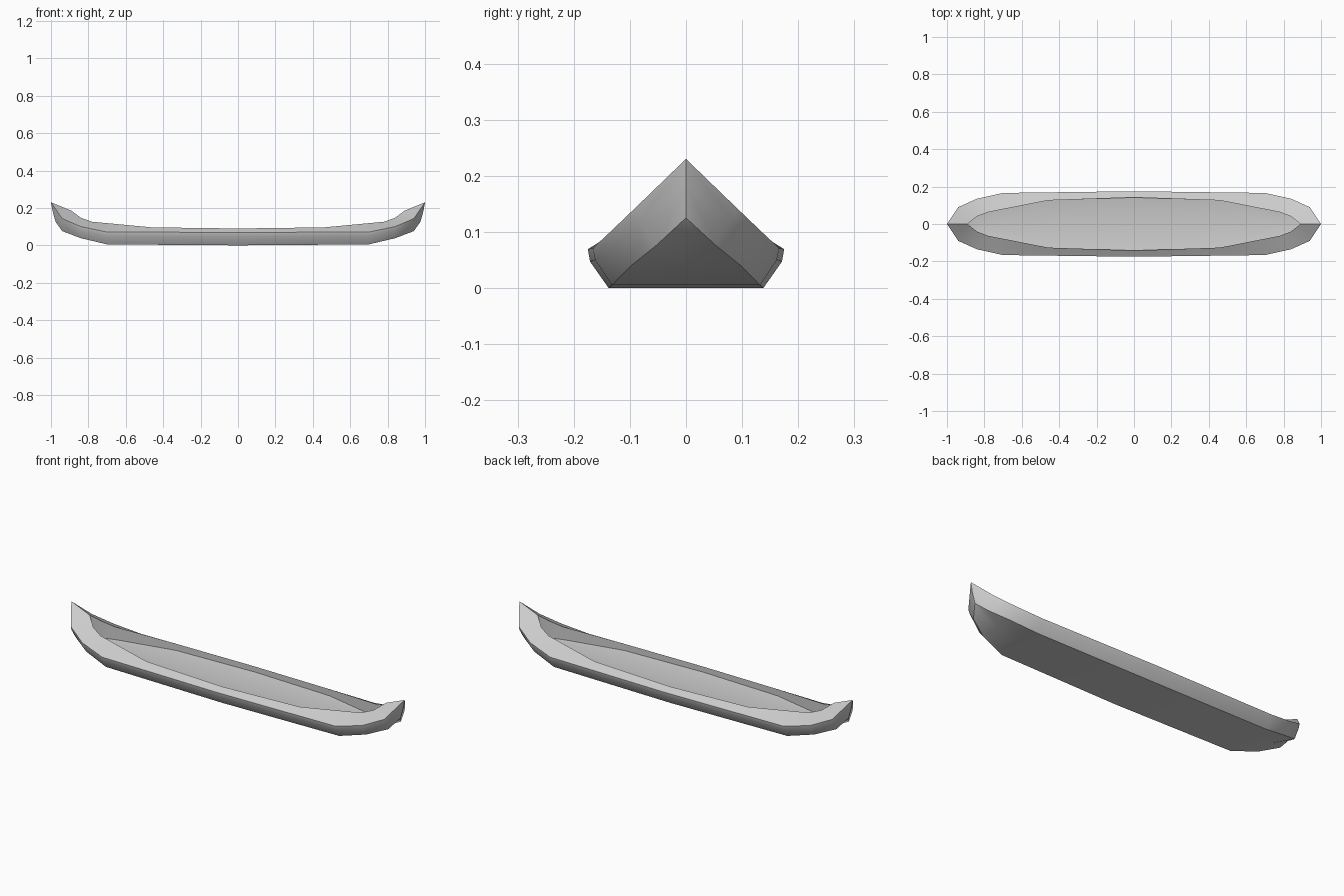
import bpy
import bmesh

default_cube = bpy.data.objects.get("Cube")
if default_cube:
    bpy.data.objects.remove(default_cube, do_unlink=True)


def make_material(name, colour):
    material = bpy.data.materials.new(name)
    material.use_nodes = True
    material.diffuse_color = colour
    shader = next(n for n in material.node_tree.nodes if n.type == "BSDF_PRINCIPLED")
    shader.inputs["Base Color"].default_value = colour
    shader.inputs["Roughness"].default_value = 0.8
    return material


def at_heights(row, heights):
    """Copy a lengthwise line straight down to new heights."""
    return [(x, y, h) for (x, y, z), h in zip(row, heights)]


def onto_centre(row, heights):
    """Copy a lengthwise line onto the centre plane at new heights."""
    return [(x, 0, h) for (x, y, z), h in zip(row, heights)]


# Lengthwise lines of one quarter of the hull, from midship to the tip
chine = [(0, .138, 0), (.7, .132, .005), (.84, .1, .038), (.94, .053, .076), (.975, 0, .125)]
bilge = [(0, .171, .047), (.7, .162, .05), (.84, .13, .075), (.94, .082, .12), (.992, 0, .185)]
rim = [(0, .175, .069), (.7, .166, .071), (.84, .135, .1), (.94, .09, .143), (1, 0, .23)]
coaming = [(0, .142, .09), (.46, .126, .096), (.78, .063, .126), (.84, .04, .147), (.89, 0, .185)]
keel = onto_centre(chine, (0, .005, .04, .088, .125))

# Shallow dished floor inside the well
floor_edge = at_heights(coaming, (.06, .06, .057, .058, .066))
floor_centre = onto_centre(coaming, (.04, .042, .05, .056, .066))

# Ordered from the bottom centre, up the outside, over the deck, to the floor centre
rows = [keel, chine, bilge, rim, coaming, floor_edge, floor_centre]


def build_hull(name, rows, material):
    bm = bmesh.new()
    cache = {}

    def vert(point):
        if point not in cache:
            cache[point] = bm.verts.new(point)
        return cache[point]

    # Skin neighbouring lines; quads collapse to triangles where lines meet
    for lower, upper in zip(rows, rows[1:]):
        for i in range(len(lower) - 1):
            corners = [lower[i], upper[i], upper[i + 1], lower[i + 1]]
            corners = list(dict.fromkeys(corners))
            bm.faces.new([vert(p) for p in corners])

    mesh = bpy.data.meshes.new(name)
    bm.to_mesh(mesh)
    bm.free()
    mesh.materials.append(material)
    hull = bpy.data.objects.new(name, mesh)
    bpy.context.collection.objects.link(hull)

    # Mirror end to end and side to side
    bpy.ops.object.select_all(action="DESELECT")
    hull.select_set(True)
    bpy.context.view_layer.objects.active = hull
    mirror = hull.modifiers.new("Mirror", "MIRROR")
    mirror.use_axis = (True, True, False)
    mirror.merge_threshold = 0.0005
    bpy.ops.object.modifier_apply(modifier=mirror.name)
    bpy.ops.object.shade_smooth_by_angle(angle=0.7)
    return hull


grey = make_material("plain grey", (.6, .6, .6, 1))
build_hull("canoe_hull", rows, grey)
